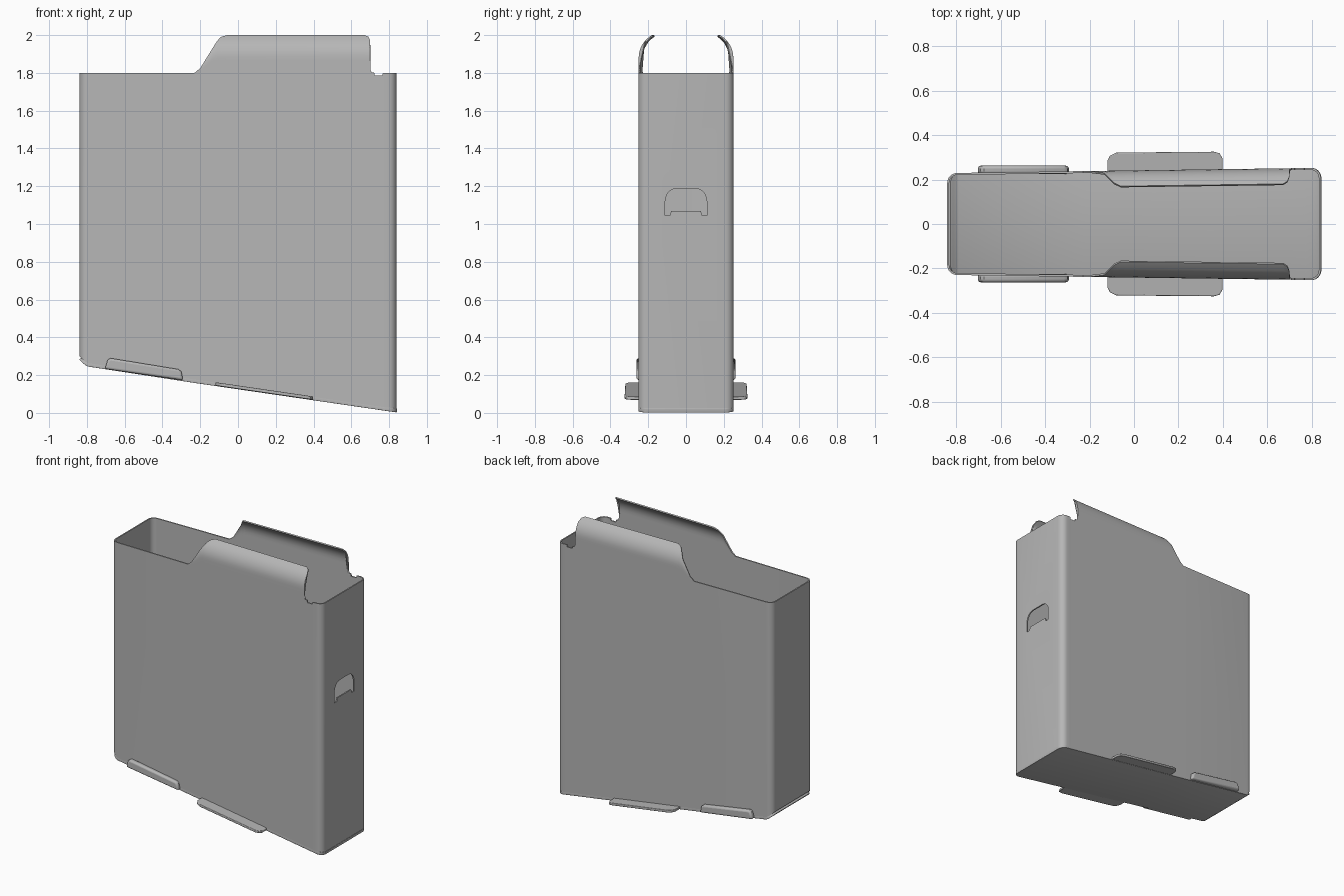
import bpy, bmesh, math

cube = bpy.data.objects.get("Cube")
if cube:
    bpy.data.objects.remove(cube, do_unlink=True)

steel = bpy.data.materials.new("grey steel")
steel.use_nodes = True
GREY = (0.47, 0.47, 0.47, 1)
steel.diffuse_color = GREY
steel.node_tree.nodes["Principled BSDF"].inputs["Base Color"].default_value = GREY

X_END, CORNER, LIP_R, LIP_Z = 0.84, 0.045, 0.138, 1.88
# top edge of the side walls: (x, z)
RIM = [(-0.84, 1.8), (-0.23, 1.8), (-0.2, 1.825), (-0.135, 1.93), (-0.11, 1.97),
       (-0.09, 1.99), (-0.06, 2), (0.67, 2), (0.69, 1.992), (0.7, 1.97),
       (0.701, 1.815), (0.708, 1.803), (0.722, 1.8), (0.724, 1.785),
       (0.764, 1.785), (0.767, 1.8), (0.84, 1.8)]


def half_width(x):
    return 0.241 + 0.0137 * x


def base_z(x):
    curl = max(0, (-0.77 - x) / 0.07)
    return 0.125 - 0.146 * x + 0.035 * curl ** 2


def rim_z(x):
    for (x0, z0), (x1, z1) in zip(RIM, RIM[1:]):
        if x <= x1:
            return z0 + (z1 - z0) * (x - x0) / (x1 - x0)
    return RIM[-1][1]


def lip_inset(z):
    rise = min(max(0, z - LIP_Z), LIP_R)
    return LIP_R - math.sqrt(LIP_R ** 2 - rise ** 2)


def make(name, verts, faces, recalc=False):
    mesh = bpy.data.meshes.new(name)
    mesh.from_pydata(verts, [], faces)
    if recalc:
        bm = bmesh.new()
        bm.from_mesh(mesh)
        bmesh.ops.recalc_face_normals(bm, faces=bm.faces)
        bm.to_mesh(mesh)
        bm.free()
    mesh.materials.append(steel)
    obj = bpy.data.objects.new(name, mesh)
    bpy.context.collection.objects.link(obj)
    return obj


def select(obj):
    bpy.ops.object.select_all(action='DESELECT')
    obj.select_set(True)
    bpy.context.view_layer.objects.active = obj


def smooth(obj):
    select(obj)
    bpy.ops.object.shade_smooth_by_angle(angle=math.radians(35))


def solidify(obj, thickness):
    mod = obj.modifiers.new("thickness", 'SOLIDIFY')
    mod.thickness = thickness
    mod.offset = -1


def bevel(obj, width):
    mod = obj.modifiers.new("soft edges", 'BEVEL')
    mod.width = width
    mod.segments = 3
    mod.limit_method = 'ANGLE'
    mod.angle_limit = math.radians(50)


def prism(name, outline, near, far):
    """Solid between two mapped copies of a flat outline."""
    n = len(outline)
    verts = [near(*p) for p in outline] + [far(*p) for p in outline]
    faces = [tuple(range(n)), tuple(range(n, 2 * n))]
    faces += [(i, (i + 1) % n, n + (i + 1) % n, n + i) for i in range(n)]
    return make(name, verts, faces, True)


# plan of one half, with rounded corners
arc = [math.radians(90 * i / 6) for i in range(7)]
back_half = half_width(-X_END) - CORNER
front_half = half_width(X_END) - CORNER
plan = [(-X_END + CORNER * (1 - math.cos(a)), back_half + CORNER * math.sin(a)) for a in arc]
plan += [(x, half_width(x)) for x, z in RIM[1:-1]]
plan += [(X_END - CORNER * (1 - math.sin(a)), front_half + CORNER * math.cos(a)) for a in arc]
loop = plan + [(x, -y) for x, y in reversed(plan)]

# thin body wall with curved feed lips
ROWS = 12
verts, faces = [], []
for x, y in loop:
    top = rim_z(x)
    heights = [base_z(x) + 0.018] + [1.78 + (top - 1.78) * k / (ROWS - 2) for k in range(ROWS - 1)]
    verts += [(x, y - math.copysign(lip_inset(z), y), z) for z in heights]
for i in range(len(loop)):
    a, b = i * ROWS, (i + 1) % len(loop) * ROWS
    faces += [(a + k, a + k + 1, b + k + 1, b + k) for k in range(ROWS - 1)]
body = make("body_wall", verts, faces)
solidify(body, 0.009)

# arched catch hole in the end wall
hole = [(-0.11, 1.045), (-0.085, 1.045), (-0.078, 1.07), (0.078, 1.07), (0.085, 1.045), (0.11, 1.045)]
hole += [(0.05 + 0.06 * math.cos(a), 1.12 + 0.068 * math.sin(a)) for a in arc]
hole += [(-0.05 - 0.06 * math.sin(a), 1.12 + 0.068 * math.cos(a)) for a in arc]
cutter = prism("hole_cutter", hole, lambda y, z: (0.78, y, z), lambda y, z: (0.9, y, z))
cutter.hide_render = True
cut = body.modifiers.new("catch hole", 'BOOLEAN')
cut.operation = 'DIFFERENCE'
cut.solver = 'EXACT'
cut.object = cutter
select(body)
for mod in list(body.modifiers):
    bpy.ops.object.modifier_apply(modifier=mod.name)
bpy.data.objects.remove(cutter, do_unlink=True)
smooth(body)

# sloping floor plate
n = len(plan)
verts = [(x, y, base_z(x)) for x, y in plan] + [(x, -y, base_z(x)) for x, y in plan]
floor = make("floor_plate", verts, [(i, i + 1, n + i + 1, n + i) for i in range(n - 1)])
solidify(floor, 0.02)
bevel(floor, 0.008)
smooth(floor)

# side tabs and folded floor clips
tab = [(-0.12, 0.2), (-0.12, 0.285), (-0.108, 0.307), (-0.08, 0.321), (0.36, 0.325),
       (0.385, 0.318), (0.398, 0.295), (0.398, 0.2)]
clip = [(-0.705, 0.005), (-0.69, 0.055), (-0.675, 0.066), (-0.315, 0.06), (-0.3, 0.05), (-0.29, 0.005)]
for side, label in ((1, "back"), (-1, "front")):
    plate = prism("floor_tab_" + label, tab,
                  lambda x, y: (x, side * y, base_z(x) + 0.002),
                  lambda x, y: (x, side * y, base_z(x) + 0.02))
    bevel(plate, 0.004)
    smooth(plate)
    fold = prism("floor_clip_" + label, clip,
                 lambda x, h: (x, side * 0.225, base_z(x) + h),
                 lambda x, h: (x, side * 0.262, base_z(x) + h))
    bevel(fold, 0.012)
    smooth(fold)
